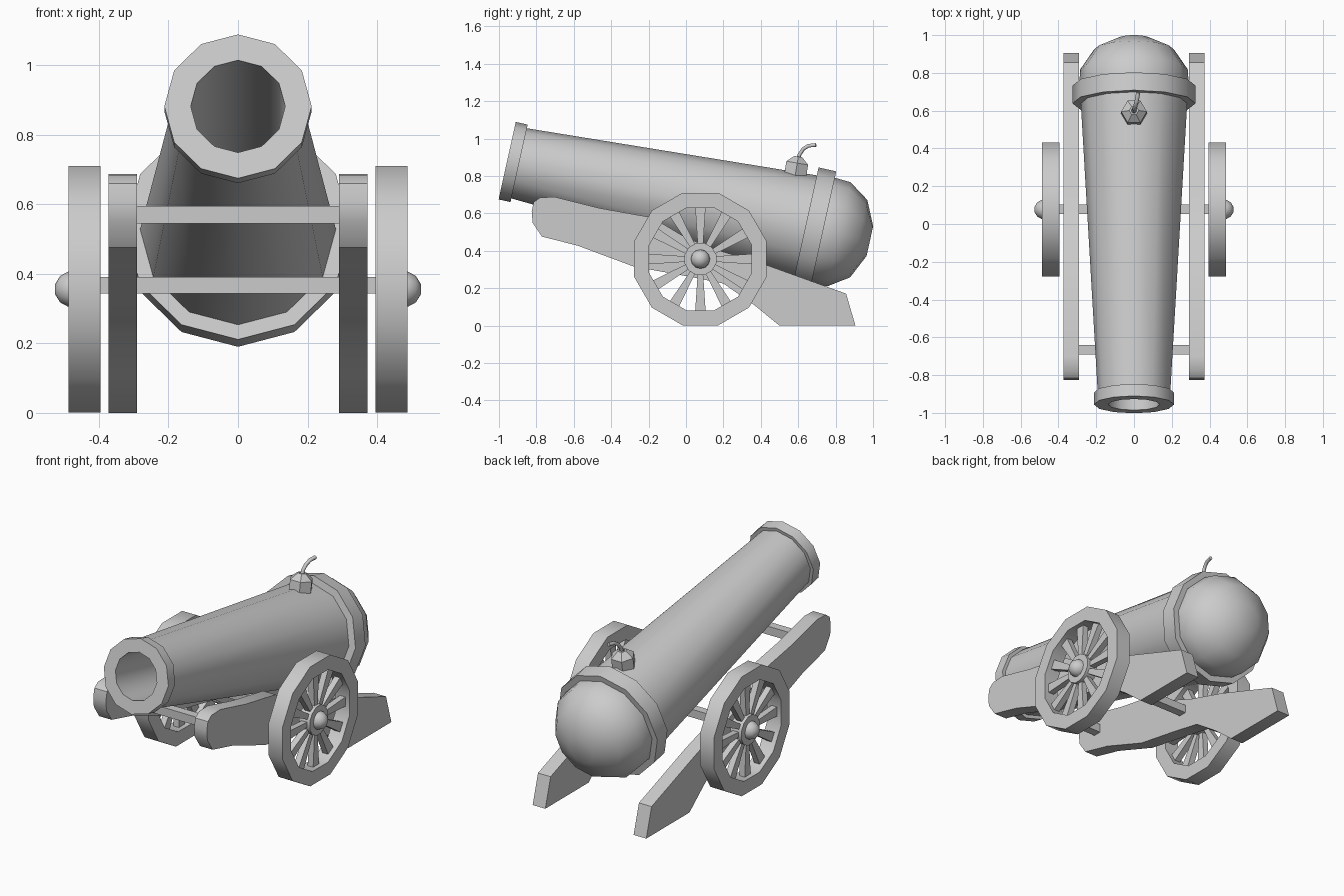
import bpy, bmesh
from math import sin, cos, pi, radians
from mathutils import Matrix, Vector

if "Cube" in bpy.data.objects:
    bpy.data.objects.remove(bpy.data.objects["Cube"])


def finish(bm, name, angle=40):
    bmesh.ops.remove_doubles(bm, verts=bm.verts, dist=1e-5)
    bmesh.ops.recalc_face_normals(bm, faces=bm.faces)
    me = bpy.data.meshes.new(name)
    bm.to_mesh(me)
    bm.free()
    ob = bpy.data.objects.new(name, me)
    bpy.context.collection.objects.link(ob)
    bpy.ops.object.select_all(action='DESELECT')
    ob.select_set(True)
    bpy.context.view_layer.objects.active = ob
    bpy.ops.object.shade_smooth_by_angle(angle=radians(angle))
    return ob


def lathe(name, profile, mat, n=12, closed=False, phase=0.0, angle=40):
    """Revolve (radius, height) points about local z, placed by mat."""
    bm = bmesh.new()
    rings = [[bm.verts.new(mat @ Vector((r * cos(phase + 2 * pi * i / n),
                                         r * sin(phase + 2 * pi * i / n), h)))
              for i in range(n)] for r, h in profile]
    pairs = list(zip(rings, rings[1:]))
    if closed:
        pairs.append((rings[-1], rings[0]))
    for a, b in pairs:
        for i in range(n):
            j = (i + 1) % n
            bm.faces.new((a[i], a[j], b[j], b[i]))
    if not closed:
        bm.faces.new(rings[0])
        bm.faces.new(rings[-1])
    return finish(bm, name, angle)


def box(name, lo, hi):
    bm = bmesh.new()
    lo, hi = Vector(lo), Vector(hi)
    bmesh.ops.create_cube(bm, size=1, matrix=Matrix.Translation((lo + hi) / 2)
                          @ Matrix.Diagonal((*(hi - lo), 1)))
    return finish(bm, name)


def frame(origin, ex, ey, ez):
    m = Matrix((ex, ey, ez)).transposed().to_4x4()
    m.translation = origin
    return m


# Barrel: local z runs from the muzzle back to the breech
a = radians(12.5)
gun = frame((0, -0.956, 0.882), (1, 0, 0), (0, sin(a), cos(a)), (0, cos(a), -sin(a)))
lathe("barrel", [(0.136, 1.30), (0.136, 0), (0.212, 0), (0.212, 0.065),
                 (0.192, 0.065), (0.282, 1.64), (0.29, 1.73), (0.285, 1.817),
                 (0.212, 1.925), (0.082, 1.986)], gun)
lathe("breech_band", [(0.26, 1.633), (0.325, 1.633), (0.325, 1.73), (0.26, 1.73)],
      gun, closed=True)

# Vent block and fuse
b = radians(9.5)
vent = frame((0, 0.585, 0.81), (1, 0, 0), (0, cos(b), -sin(b)), (0, sin(b), cos(b)))
lathe("vent_block", [(0.068, -0.03), (0.068, 0.06), (0.025, 0.095), (0.015, 0.095),
                     (0.015, 0.07)], vent, n=6, angle=20)
cu = bpy.data.curves.new("fuse", 'CURVE')
cu.dimensions = '3D'
cu.bevel_depth = 0.011
cu.bevel_resolution = 1
cu.use_fill_caps = True
pts = [(0, 0.597, 0.88), (0.002, 0.607, 0.915), (0.008, 0.627, 0.945),
       (0.015, 0.655, 0.962), (0.022, 0.695, 0.966)]
sp = cu.splines.new('POLY')
sp.points.add(len(pts) - 1)
for p, co in zip(sp.points, pts):
    p.co = (*co, 1)
bpy.context.collection.objects.link(bpy.data.objects.new("fuse", cu))

# Carriage side profile (y, z)
cheek = [(-0.825, 0.61), (-0.815, 0.66), (-0.78, 0.685), (-0.70, 0.688), (-0.46, 0.628),
         (-0.18, 0.578), (0.0, 0.47), (0.15, 0.41), (0.42, 0.328), (0.856, 0.171),
         (0.906, 0), (0.50, 0), (0.365, 0.11), (0.20, 0.225), (0.0, 0.265),
         (-0.28, 0.316), (-0.58, 0.428), (-0.77, 0.476), (-0.82, 0.55)]
WY, WZ = 0.077, 0.356

for side, s in (("right", 1), ("left", -1)):
    # Carriage cheek
    bm = bmesh.new()
    f = bm.faces.new([bm.verts.new((s * 0.29, y, z)) for y, z in cheek])
    ext = bmesh.ops.extrude_face_region(bm, geom=[f], use_keep_orig=True)
    bmesh.ops.translate(bm, vec=(s * 0.083, 0, 0),
                        verts=[v for v in ext['geom'] if isinstance(v, bmesh.types.BMVert)])
    finish(bm, side + "_cheek")

    # Wheel rim, hub and cap: local z points outward
    wheel = frame((0, WY, WZ), (0, s, 0), (0, 0, 1), (s, 0, 0))
    lathe(side + "_rim", [(0.284, 0.395), (0.367, 0.395), (0.367, 0.487), (0.284, 0.487)],
          wheel, closed=True, phase=pi / 12)
    lathe(side + "_hub", [(0.088, 0.405), (0.088, 0.477)], wheel, phase=pi / 12)
    lathe(side + "_hub_cap", [(0.052, 0.47), (0.05, 0.49), (0.038, 0.512), (0.015, 0.526)],
          wheel)

    # Tapered spokes
    bm = bmesh.new()
    for k in range(12):
        m = wheel @ Matrix.Rotation(k * pi / 6, 4, 'Z')
        res = bmesh.ops.create_cube(bm, size=1)
        for v in res['verts']:
            outer = v.co.x > 0
            w = 0.028 if outer else 0.014
            v.co = m @ Vector((0.28 if outer else 0.07,
                               w if v.co.y > 0 else -w,
                               0.441 + (0.018 if v.co.z > 0 else -0.018)))
    finish(bm, side + "_spokes")

# Cross pieces
box("axle", (-0.42, 0.053, 0.343), (0.42, 0.103, 0.391))
box("front_crossbar", (-0.30, -0.69, 0.545), (0.30, -0.64, 0.595))
